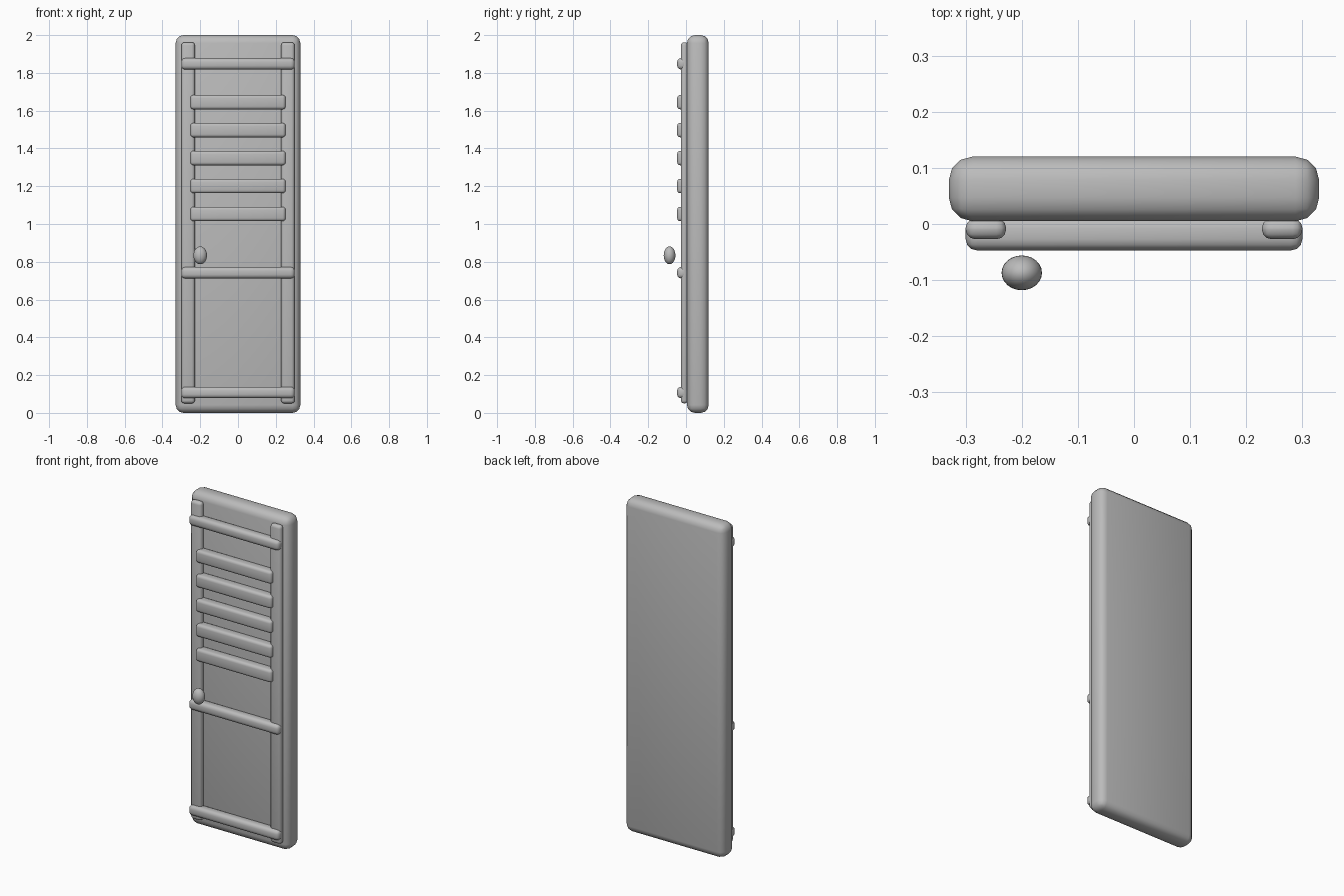
import bpy

if "Cube" in bpy.data.objects:
    bpy.data.objects.remove(bpy.data.objects["Cube"])

# One grey paint for the whole door
grey = bpy.data.materials.new("grey_paint")
grey.diffuse_color = (0.5, 0.5, 0.5, 1)
grey.use_nodes = True
grey.node_tree.nodes["Principled BSDF"].inputs["Base Color"].default_value = grey.diffuse_color


def finish(obj, name):
    obj.name = name
    obj.data.materials.append(grey)
    bpy.ops.object.shade_smooth()


def rounded_bar(name, x, y, z, bevel, segments=3):
    """Rounded box from (min, max) ranges on each axis."""
    ranges = (x, y, z)
    bpy.ops.mesh.primitive_cube_add(size=1, location=[(a + b) / 2 for a, b in ranges])
    obj = bpy.context.object
    obj.scale = [b - a for a, b in ranges]
    bpy.ops.object.transform_apply(location=False, rotation=False, scale=True)
    mod = obj.modifiers.new("rounding", 'BEVEL')
    mod.width = bevel
    mod.segments = segments
    finish(obj, name)


# Door slab
rounded_bar("door_panel", (-0.33, 0.33), (0.005, 0.12), (0, 2), 0.042)

# Upright stiles on both sides
for side, x in (("left", (-0.30, -0.228)), ("right", (0.228, 0.30))):
    rounded_bar("stile_" + side, x, (-0.027, 0.01), (0.05, 1.962), 0.017)

# Cross rails
for name, z in (("top", 1.848), ("middle", 0.742), ("bottom", 0.108)):
    rounded_bar("rail_" + name, (-0.30, 0.30), (-0.047, 0.012),
                (z - 0.03, z + 0.03), 0.02)

# Louvre slats
for i in range(5):
    z = 1.645 - 0.148 * i
    rounded_bar(f"slat_{i + 1}", (-0.252, 0.252), (-0.047, 0.012),
                (z - 0.038, z + 0.038), 0.016)

# Knob
bpy.ops.mesh.primitive_uv_sphere_add(segments=24, ring_count=16, radius=1,
                                     location=(-0.2, -0.087, 0.834))
knob = bpy.context.object
knob.scale = (0.036, 0.031, 0.047)
bpy.ops.object.transform_apply(location=False, rotation=False, scale=True)
finish(knob, "knob")
